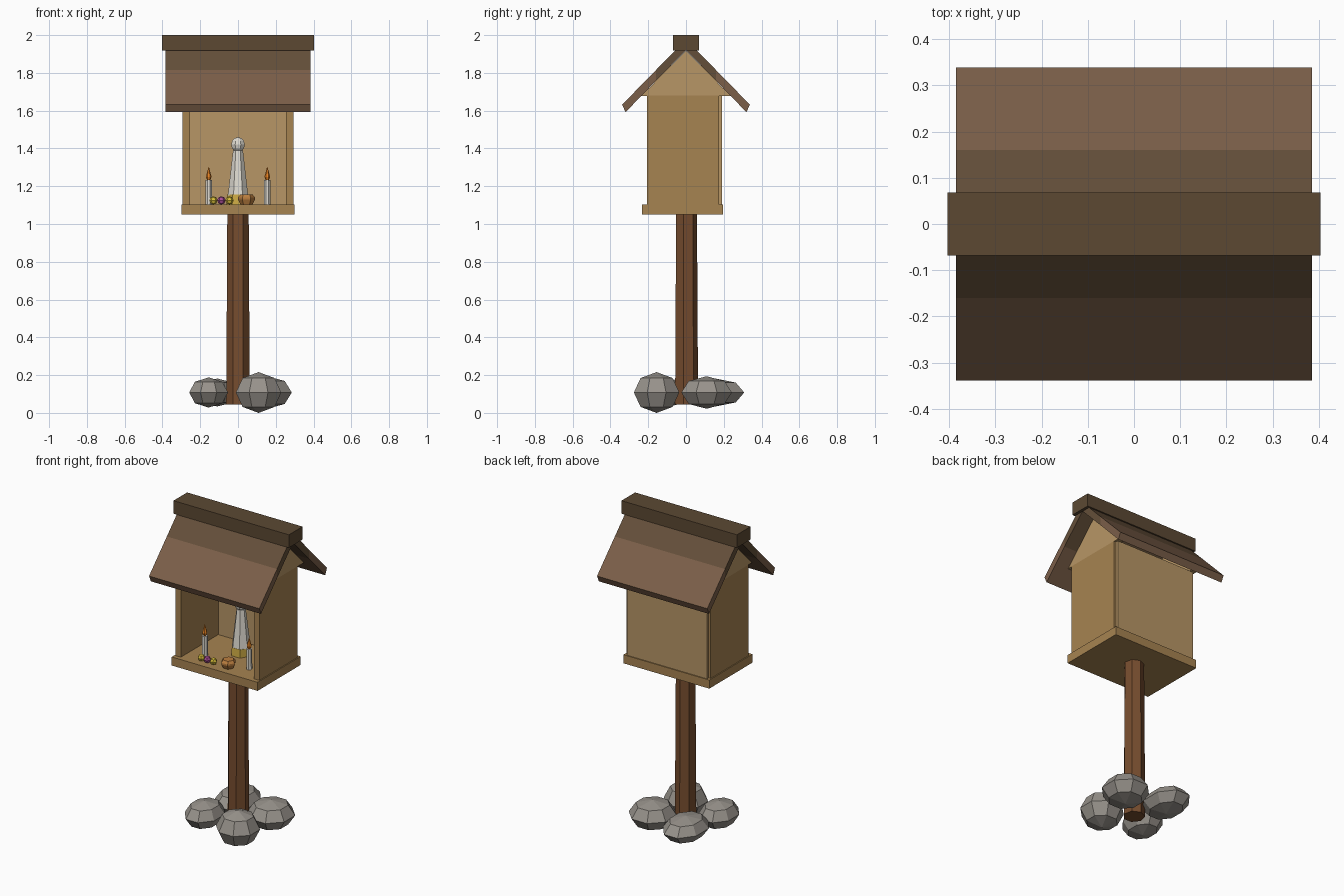
import bpy, bmesh
from math import radians, cos, sin, pi
from mathutils import Matrix, Vector

if "Cube" in bpy.data.objects:
    bpy.data.objects.remove(bpy.data.objects["Cube"])


def mat(name, r, g, b):
    m = bpy.data.materials.new(name)
    m.diffuse_color = [(c / 255) ** 2.2 for c in (r, g, b)] + [1]
    m.use_nodes = True
    m.node_tree.nodes["Principled BSDF"].inputs["Base Color"].default_value = m.diffuse_color
    return m


WALL = mat("wall_wood", 165, 130, 82)
PANEL = mat("panel_wood", 182, 149, 102)
ROOF = mat("roof_wood", 122, 95, 74)
ROOF_TOP = mat("roof_upper_wood", 100, 80, 60)
RIDGE = mat("ridge_wood", 92, 74, 54)
POST = mat("post_wood", 118, 78, 50)
STONE = mat("stone", 150, 145, 138)
WHITE = mat("white_plaster", 222, 218, 208)
GOLD = mat("gold", 205, 170, 70)
FLAME = mat("flame", 230, 130, 40)
YELLOW = mat("yellow_petal", 215, 190, 60)
PURPLE = mat("purple_petal", 170, 80, 150)
BOWL = mat("bowl_clay", 185, 125, 65)


def finish(name, bm, material):
    bmesh.ops.recalc_face_normals(bm, faces=bm.faces)
    me = bpy.data.meshes.new(name)
    bm.to_mesh(me)
    bm.free()
    me.materials.append(material)
    ob = bpy.data.objects.new(name, me)
    bpy.context.collection.objects.link(ob)
    return ob


def box(name, x, y, z, material):
    """Box from (min, max) pairs."""
    bm = bmesh.new()
    size = Matrix.Diagonal((x[1] - x[0], y[1] - y[0], z[1] - z[0], 1))
    mid = Matrix.Translation([(a + b) / 2 for a, b in (x, y, z)])
    bmesh.ops.create_cube(bm, size=1, matrix=mid @ size)
    return finish(name, bm, material)


def prism(name, profile, x0, x1, material):
    """Extrude a (y, z) profile along x."""
    bm = bmesh.new()
    f = bm.faces.new([bm.verts.new((x0, y, z)) for y, z in profile])
    r = bmesh.ops.extrude_face_region(bm, geom=[f])
    verts = [v for v in r["geom"] if isinstance(v, bmesh.types.BMVert)]
    bmesh.ops.translate(bm, verts=verts, vec=(x1 - x0, 0, 0))
    return finish(name, bm, material)


def turned(name, x, y, profile, sides, material):
    """Stack of polygon rings (radius, z) with a flat side to the front."""
    bm = bmesh.new()
    rings = []
    for r, z in profile:
        angles = [-pi / 2 + (i + 0.5) * 2 * pi / sides for i in range(sides)]
        rings.append([bm.verts.new((x + r * cos(a), y + r * sin(a), z)) for a in angles])
    for lo, hi in zip(rings, rings[1:]):
        for i in range(sides):
            j = (i + 1) % sides
            bm.faces.new((lo[i], lo[j], hi[j], hi[i]))
    bm.faces.new(rings[0])
    bm.faces.new(rings[-1])
    return finish(name, bm, material)


def ball(name, loc, scale, seg, rings, material):
    bm = bmesh.new()
    m = (Matrix.Translation(loc) @ Matrix.Diagonal((*scale, 1))
         @ Matrix.Rotation(pi / seg, 4, 'Z'))
    bmesh.ops.create_uvsphere(bm, u_segments=seg, v_segments=rings, radius=1, matrix=m)
    return finish(name, bm, material)


# Stones around the foot of the post
stones = [(35, (0.14, 0.145, 0.086)), (125, (0.125, 0.165, 0.074)),
          (215, (0.111, 0.14, 0.08)), (305, (0.13, 0.13, 0.108))]
for i, (a, s) in enumerate(stones):
    a = radians(a)
    ball(f"stone_{i + 1}", (0.19 * cos(a), 0.19 * sin(a), 0.108), s, 8, 4, STONE)

# Post
turned("post", 0, 0, [(0.064, 0.045), (0.058, 1.06)], 7, POST)

# House box
box("floor", (-0.30, 0.30), (-0.233, 0.196), (1.05, 1.104), WALL)
box("back_panel", (-0.28, 0.28), (0.168, 0.19), (1.10, 1.68), PANEL)
for side, s in (("left", -1), ("right", 1)):
    xs = sorted((s * 0.255, s * 0.294))
    box(f"{side}_wall", xs, (-0.206, 0.174), (1.10, 1.68), WALL)
    prism(f"{side}_gable", [(-0.237, 1.678), (0.237, 1.678), (0, 1.918)], *xs, PANEL)

# Roof slopes, each with a darker upper board
for side, s in (("front", -1), ("back", 1)):
    lower = [(s * 0.16, 1.757), (s * 0.32, 1.592), (s * 0.338, 1.632), (s * 0.16, 1.814)]
    upper = [(0, 1.92), (s * 0.16, 1.757), (s * 0.16, 1.814), (0, 1.978)]
    prism(f"{side}_roof_lower", lower, -0.385, 0.385, ROOF)
    prism(f"{side}_roof_upper", upper, -0.385, 0.385, ROOF_TOP)
box("roof_ridge", (-0.403, 0.403), (-0.068, 0.068), (1.918, 2.0), RIDGE)

# Statue
turned("statue_base", 0, 0.03, [(0.062, 1.10), (0.058, 1.155)], 6, GOLD)
turned("statue_body", 0, 0.03, [(0.055, 1.15), (0.027, 1.39)], 7, WHITE)
ball("statue_head", (0, 0.03, 1.42), (0.039, 0.039, 0.04), 8, 6, WHITE)

# Candles with flames
for side, s in (("left", -1), ("right", 1)):
    turned(f"{side}_candle", s * 0.155, -0.11, [(0.018, 1.10), (0.017, 1.232)], 7, WHITE)
    turned(f"{side}_flame", s * 0.155, -0.11,
           [(0.007, 1.228), (0.015, 1.25), (0.001, 1.302)], 6, FLAME)

# Offerings on the floor
for i, (x, m) in enumerate(((-0.13, YELLOW), (-0.088, PURPLE), (-0.045, YELLOW))):
    ball(f"flower_{i + 1}", (x, -0.18, 1.125), (0.022, 0.022, 0.022), 6, 4, m)
turned("offering_bowl", 0.045, -0.16,
       [(0.03, 1.10), (0.045, 1.13), (0.045, 1.14), (0.033, 1.155)], 6, BOWL)
